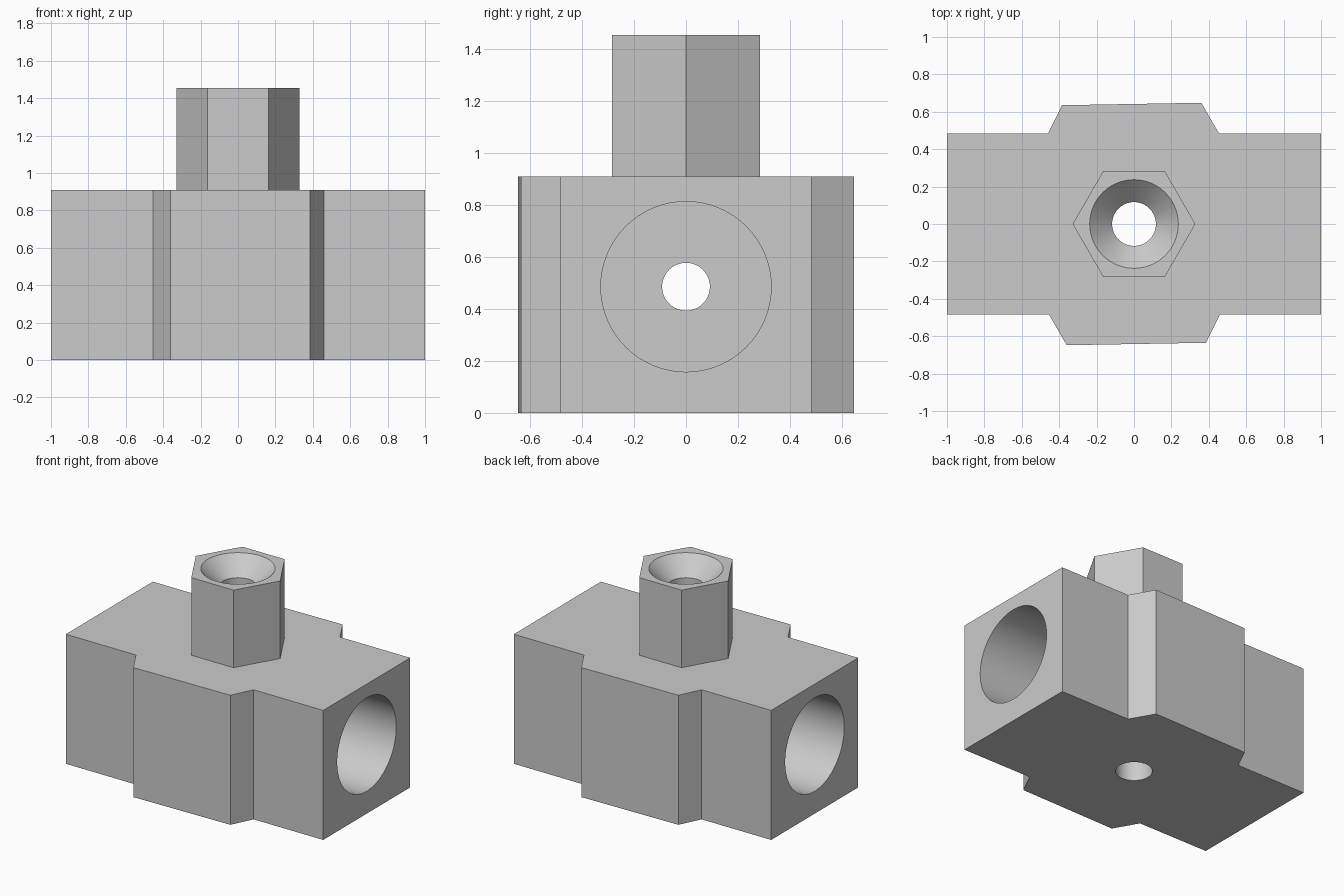
import bpy, bmesh, math
from mathutils import Matrix

cube = bpy.data.objects.get("Cube")
if cube:
    bpy.data.objects.remove(cube, do_unlink=True)

grey = bpy.data.materials.new("light grey metal")
grey.use_nodes = True
colour = (0.6, 0.6, 0.6, 1)
grey.diffuse_color = colour
grey.node_tree.nodes["Principled BSDF"].inputs["Base Color"].default_value = colour


def loft(name, rings, matrix=Matrix()):
    """Closed solid through a stack of equal-sized point rings."""
    bm = bmesh.new()
    loops = [[bm.verts.new(p) for p in ring] for ring in rings]
    n = len(loops[0])
    for a, b in zip(loops, loops[1:]):
        for i in range(n):
            j = (i + 1) % n
            bm.faces.new((a[i], a[j], b[j], b[i]))
    bm.faces.new(loops[0])
    bm.faces.new(loops[-1])
    bmesh.ops.transform(bm, matrix=matrix, verts=bm.verts)
    bmesh.ops.recalc_face_normals(bm, faces=bm.faces)
    mesh = bpy.data.meshes.new(name)
    bm.to_mesh(mesh)
    bm.free()
    mesh.materials.append(grey)
    obj = bpy.data.objects.new(name, mesh)
    bpy.context.collection.objects.link(obj)
    return obj


def turned(name, profile, sides, matrix=Matrix()):
    """Solid of revolution about z from (radius, height) pairs."""
    angles = [2 * math.pi * i / sides for i in range(sides)]
    return loft(name, [[(r * math.cos(a), r * math.sin(a), z) for a in angles]
                       for r, z in profile], matrix)


def combine(target, tool, operation):
    mod = target.modifiers.new(operation, 'BOOLEAN')
    mod.operation, mod.solver, mod.object = operation, 'EXACT', tool
    tool.hide_render = True
    bpy.context.view_layer.objects.active = target
    bpy.ops.object.modifier_apply(modifier=mod.name)
    bpy.data.objects.remove(tool, do_unlink=True)


HEIGHT, TOP, AXIS = 0.91, 1.455, 0.486

# Block with slightly skewed shoulders, symmetric under a half turn
half = [(1, -0.483), (1, 0.483), (0.455, 0.483), (0.36, 0.648),
        (-0.385, 0.635), (-0.46, 0.483)]
outline = half + [(-x, -y) for x, y in half]
body = loft("fitting_body", [[(x, y, z) for x, y in outline] for z in (0, HEIGHT)])

# Hexagonal neck
combine(body, turned("hex_neck", [(0.328, 0.8), (0.328, TOP)], 6), 'UNION')

# Vertical hole with countersunk mouth
combine(body, turned("vertical_hole", [(0.117, -0.1), (0.117, TOP - 0.12),
                                       (0.237, TOP), (0.237, TOP + 0.1)], 64), 'DIFFERENCE')

# Large side sockets, joined by a small cross hole
along_x = Matrix.Translation((0, 0, AXIS)) @ Matrix.Rotation(math.pi / 2, 4, 'Y')
combine(body, turned("side_sockets", [(0.328, -1.1), (0.328, -0.4), (0.092, -0.4),
                                      (0.092, 0.4), (0.328, 0.4), (0.328, 1.1)],
                     64, along_x), 'DIFFERENCE')

bpy.ops.object.select_all(action='DESELECT')
body.select_set(True)
bpy.context.view_layer.objects.active = body
bpy.ops.object.shade_smooth_by_angle(angle=math.radians(25))
